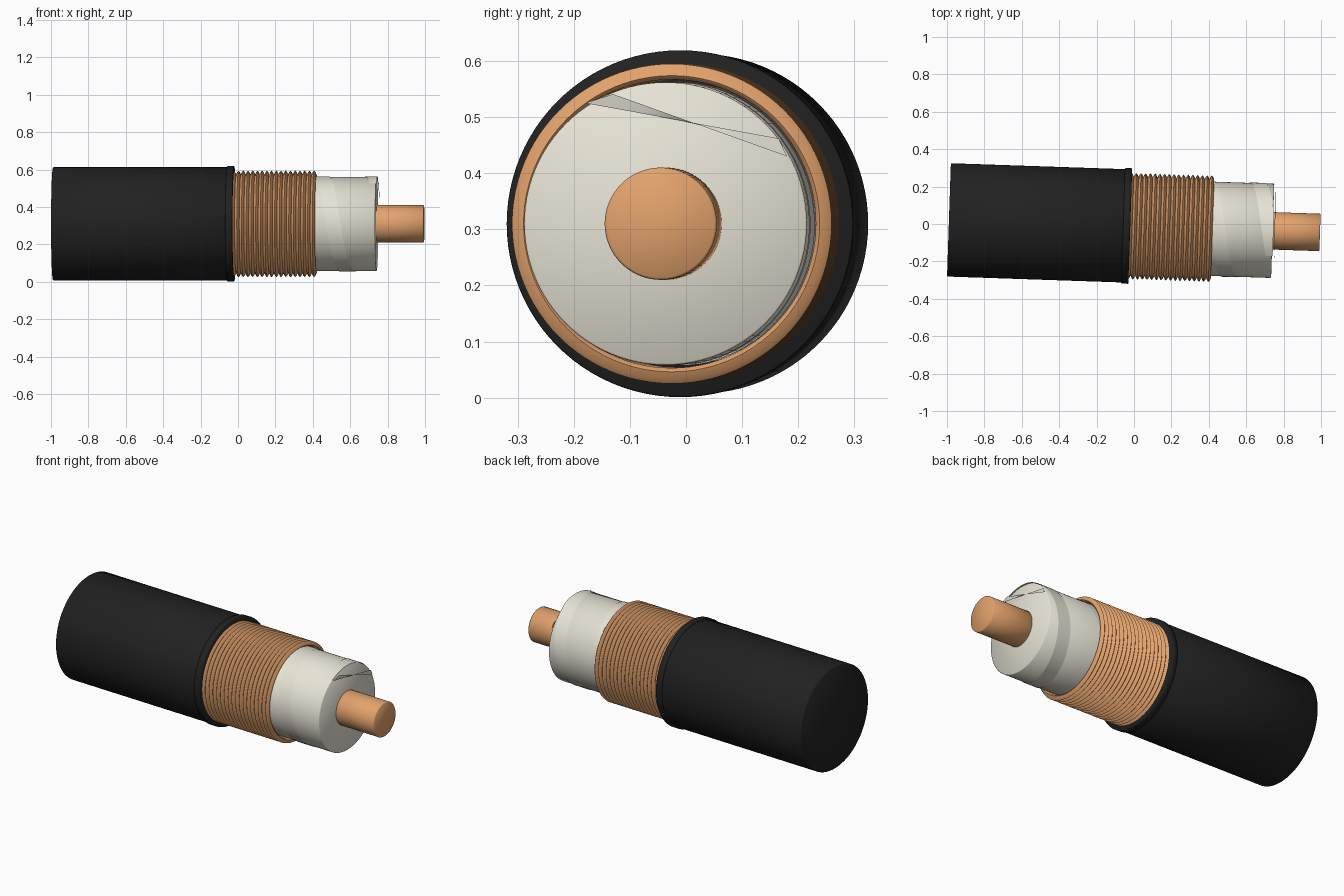
import bpy, bmesh, math

if "Cube" in bpy.data.objects:
    bpy.data.objects.remove(bpy.data.objects["Cube"])

TILT = -0.0338              # cable is turned slightly about z
CENTRE = (0, -0.0115, 0.31)


def material(name, rgb):
    m = bpy.data.materials.new(name)
    m.diffuse_color = (*rgb, 1)
    m.use_nodes = True
    m.node_tree.nodes["Principled BSDF"].inputs["Base Color"].default_value = m.diffuse_color
    return m


black = material("black_rubber", (0.015, 0.015, 0.015))
copper = material("copper", (0.76, 0.36, 0.15))
cream = material("cream_plastic", (0.8, 0.77, 0.67))
foil = material("foil", (0.72, 0.70, 0.62))


def make(name, bm, mat, angle=40):
    me = bpy.data.meshes.new(name)
    bm.to_mesh(me)
    bm.free()
    ob = bpy.data.objects.new(name, me)
    bpy.context.collection.objects.link(ob)
    ob.location = CENTRE
    ob.rotation_euler.z = TILT
    me.materials.append(mat)
    bpy.ops.object.select_all(action='DESELECT')
    bpy.context.view_layer.objects.active = ob
    ob.select_set(True)
    bpy.ops.object.shade_smooth_by_angle(angle=math.radians(angle))
    return ob


def lathe(name, profile, mat, n=96, closed=False, angle=40):
    """Revolve (x, radius) points about the x axis; open profiles are capped."""
    bm = bmesh.new()
    rings = []
    for x, r in profile:
        rings.append([bm.verts.new((x, r * math.cos(2 * math.pi * i / n),
                                    r * math.sin(2 * math.pi * i / n))) for i in range(n)])
    pairs = list(zip(rings, rings[1:]))
    if closed:
        pairs.append((rings[-1], rings[0]))
    for a, b in pairs:
        for i in range(n):
            j = (i + 1) % n
            bm.faces.new((a[i], a[j], b[j], b[i]))
    if not closed:
        bm.faces.new(rings[0])
        bm.faces.new(rings[-1])
    bmesh.ops.recalc_face_normals(bm, faces=bm.faces)
    return make(name, bm, mat, angle)


def rod(name, x0, x1, r, c, mat):
    return lathe(name, [(x0, r - c), (x0 + c, r), (x1 - c, r), (x1, r - c)], mat, angle=60)


# Outer jacket, its rolled collar, the insulation and the centre wire
rod("outer_jacket", -0.99, -0.025, 0.303, 0.004, black)
rod("jacket_collar", -0.058, -0.02, 0.309, 0.003, black)
rod("insulation", -0.1, 0.742, 0.252, 0.003, cream)
rod("centre_wire", 0.70, 0.995, 0.1, 0.004, copper)

# Ridged copper shield: a tube with a row of ridges
x0, x1, ridges = -0.035, 0.42, 18
step = (x1 - x0) / ridges
shape = [(0.0, 0.264), (0.25, 0.278), (0.5, 0.285), (0.75, 0.278)]
profile = [(x0 + (k + t) * step, r) for k in range(ridges) for t, r in shape]
profile += [(x1, 0.264), (x1 - 0.006, 0.257), (x0, 0.257)]
lathe("copper_shield", profile, copper, closed=True, angle=60)

# Foil tape: a helical strip, cut off at the end of the insulation
bm = bmesh.new()
R, PITCH, WIDTH, END = 0.2545, 0.275, 0.08, 0.746
prev = None
steps = 132
for s in range(steps + 1):
    a = math.radians(-180 + s * 662 / steps)          # ends at 122 degrees past a full turn
    lead = 0.42 + PITCH * a / (2 * math.pi)
    y, z = R * math.cos(a), R * math.sin(a)
    cur = [bm.verts.new((min(x, END), y, z)) for x in (lead - WIDTH, lead)]
    if prev:
        bm.faces.new((prev[0], prev[1], cur[1], cur[0]))
    prev = cur
make("foil_tape", bm, cream)

# Loose twisted end of the tape lying across the cut face
bm = bmesh.new()
ends = [((0.755, -0.143, 0.215), (0.757, -0.093, 0.231)),
        ((0.748, 0.202, 0.152), (0.750, 0.217, 0.120))]
prev = None
for k in range(9):
    t = k / 8
    cur = [bm.verts.new([p + (q - p) * t for p, q in zip(ends[0][i], ends[1][i])]) for i in (0, 1)]
    if prev:
        bm.faces.new((prev[0], prev[1], cur[1], cur[0]))
    prev = cur
make("foil_tape_end", bm, foil)
